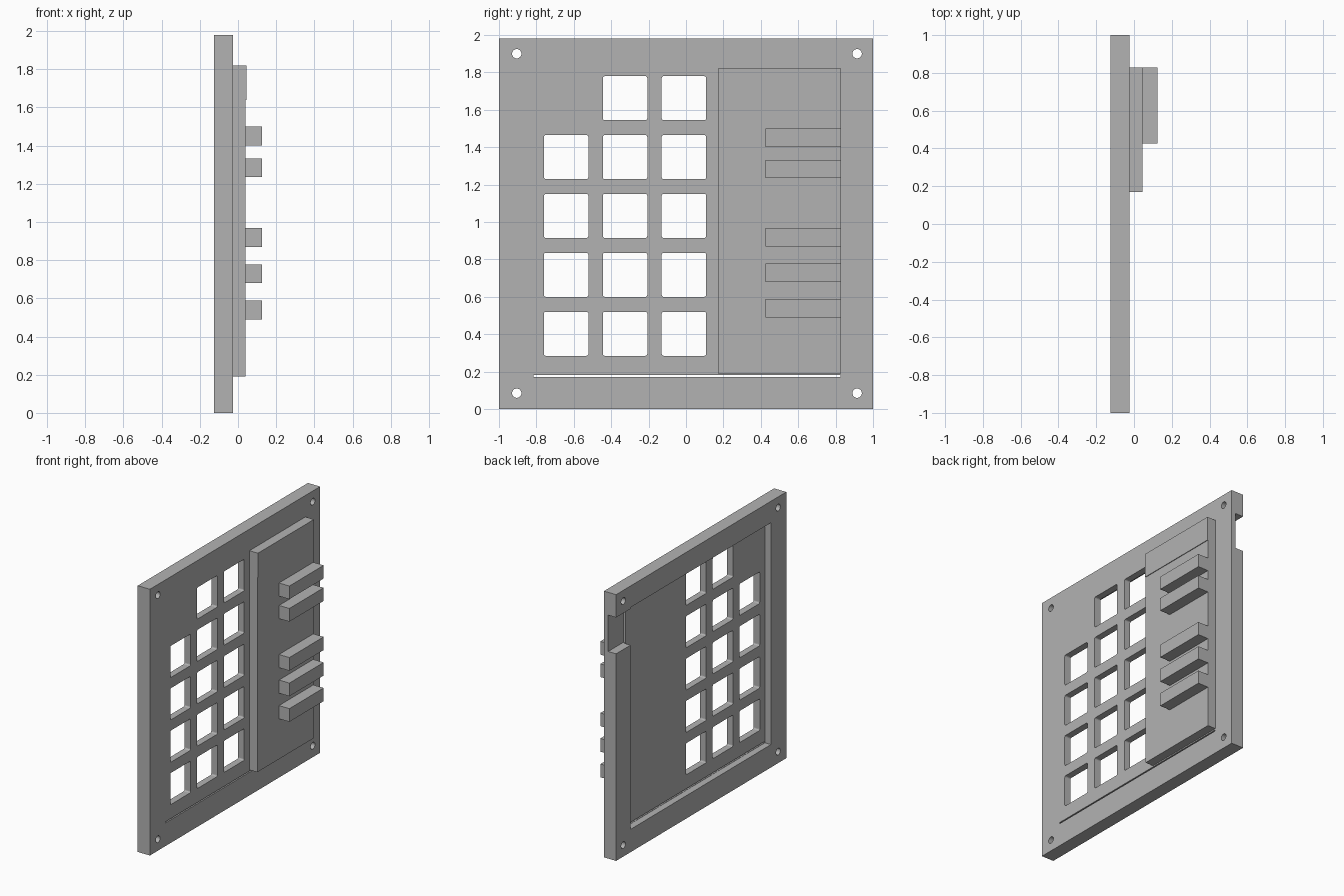
import bpy, bmesh
from mathutils import Matrix, Vector

old = bpy.data.objects.get("Cube")
if old:
    bpy.data.objects.remove(old, do_unlink=True)

GREY = (0.45, 0.45, 0.45, 1)
grey = bpy.data.materials.new("plain grey")
grey.use_nodes = True
grey.diffuse_color = GREY
grey.node_tree.nodes["Principled BSDF"].inputs["Base Color"].default_value = GREY


def add_box(bm, x, y, z, corner=0):
    """Add a box from three (low, high) ranges, optionally rounding its x edges."""
    lo, hi = Vector((x[0], y[0], z[0])), Vector((x[1], y[1], z[1]))
    mat = Matrix.Translation((lo + hi) / 2) @ Matrix.Diagonal((hi - lo).to_4d())
    verts = bmesh.ops.create_cube(bm, size=1, matrix=mat)["verts"]
    if corner:
        edges = {e for v in verts for e in v.link_edges
                 if abs(e.verts[0].co.x - e.verts[1].co.x) > 1e-4}
        bmesh.ops.bevel(bm, geom=list(edges), offset=corner, segments=3,
                        profile=0.5, affect='EDGES')


def make_object(name, bm):
    mesh = bpy.data.meshes.new(name)
    bm.to_mesh(mesh)
    bm.free()
    mesh.materials.append(grey)
    obj = bpy.data.objects.new(name, mesh)
    bpy.context.collection.objects.link(obj)
    return obj


def box(name, x, y, z):
    bm = bmesh.new()
    add_box(bm, x, y, z)
    return make_object(name, bm)


THROUGH = (-0.3, 0.1)
BACK, FACE = -0.125, -0.025

# Main plate
plate = box("back_plate", (BACK, FACE), (-1, 1), (0, 1.98))

# Rear pocket, side notch and thin slot under the panel
cutters = [
    box("pocket_cutter", (-0.3, -0.075), (-0.82, 0.83), (0.17, 1.82)),
    box("notch_cutter", (-0.3, -0.06), (0.82, 1.2), (1.54, 1.81)),
    box("slot_cutter", THROUGH, (-0.815, 0.825), (0.172, 0.181)),
]

# Window grid, with the top corner window left out
bm = bmesh.new()
for col, y in enumerate((-0.76, -0.445, -0.13)):
    for row in range(5):
        if (col, row) != (0, 4):
            z = 0.285 + 0.315 * row
            add_box(bm, THROUGH, (y, y + 0.238), (z, z + 0.235), 0.01)
cutters.append(make_object("window_cutter", bm))

# Corner screw holes
bm = bmesh.new()
for y in (-0.905, 0.915):
    for z in (0.085, 1.9):
        mat = Matrix.Translation((-0.1, y, z)) @ Matrix.Rotation(1.5708, 4, 'Y')
        bmesh.ops.create_cone(bm, cap_ends=True, segments=32, radius1=0.025,
                              radius2=0.025, depth=0.4, matrix=mat)
cutters.append(make_object("screw_hole_cutter", bm))

# Cut the plate and remove the cutters
for c in cutters:
    c.hide_render = True
    mod = plate.modifiers.new(c.name, 'BOOLEAN')
    mod.operation, mod.solver, mod.object = 'DIFFERENCE', 'EXACT', c
bpy.context.view_layer.update()
cut = bpy.data.meshes.new_from_object(
    plate.evaluated_get(bpy.context.evaluated_depsgraph_get()))
plate.modifiers.clear()
plate.data = cut
for c in cutters:
    bpy.data.objects.remove(c, do_unlink=True)

# Raised cover with a slightly thicker top section
box("cover", (FACE, 0.04), (0.17, 0.828), (0.19, 1.64))
box("cover_top", (FACE, 0.045), (0.17, 0.828), (1.64, 1.82))

# Projecting bars on the cover
for i, z in enumerate((0.49, 0.68, 0.87, 1.235, 1.402)):
    box(f"bar_{i + 1}", (0.04, 0.125), (0.425, 0.828), (z, z + 0.098))
